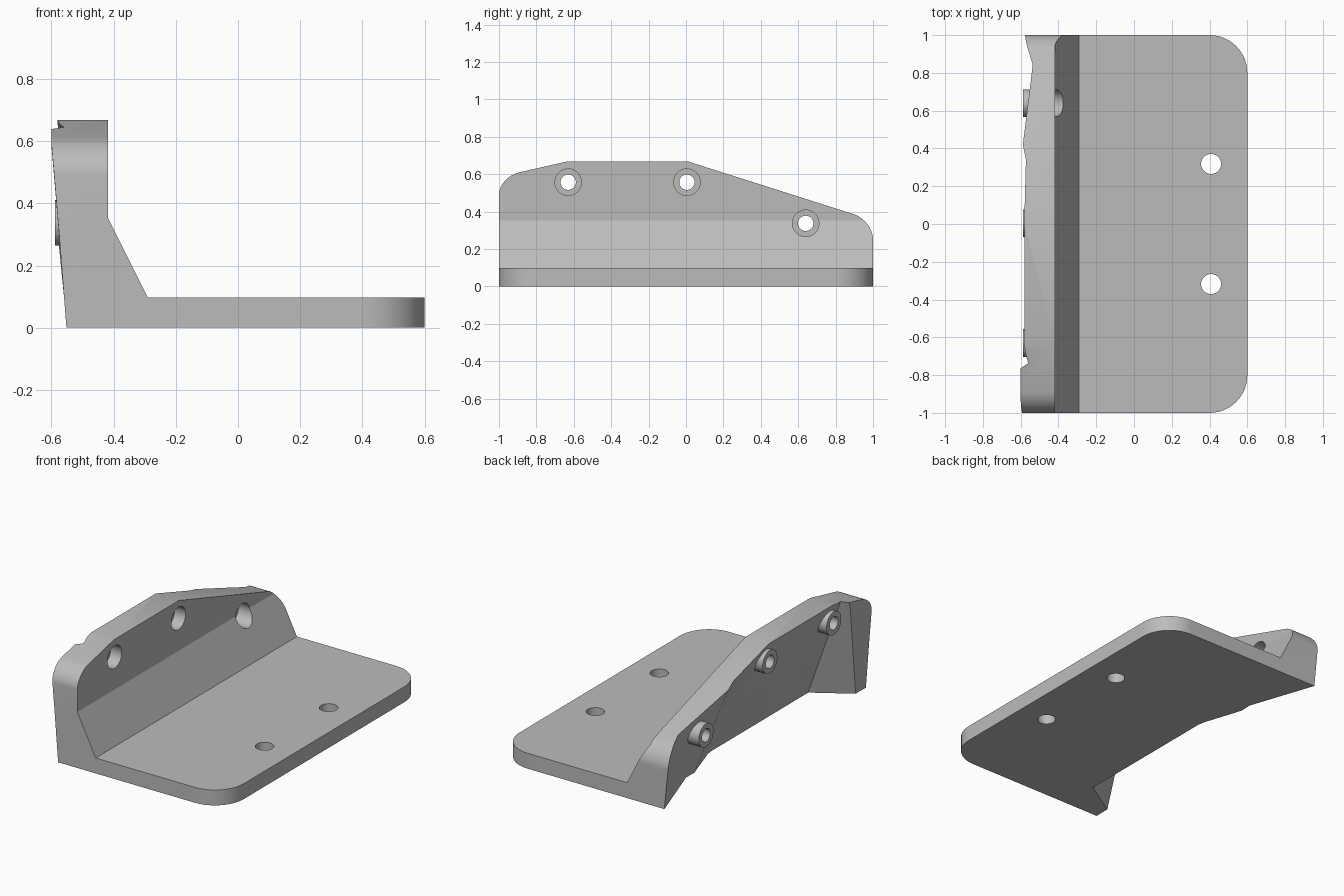
import bpy, bmesh, math
from mathutils import Vector

if "Cube" in bpy.data.objects:
    bpy.data.objects.remove(bpy.data.objects["Cube"], do_unlink=True)

grey = bpy.data.materials.new("plain_grey")
grey.use_nodes = True
colour = (0.5, 0.5, 0.5, 1)
grey.diffuse_color = colour
grey.node_tree.nodes["Principled BSDF"].inputs["Base Color"].default_value = colour


def finish(name, bm):
    bmesh.ops.recalc_face_normals(bm, faces=bm.faces)
    mesh = bpy.data.meshes.new(name)
    bm.to_mesh(mesh)
    bm.free()
    mesh.materials.append(grey)
    obj = bpy.data.objects.new(name, mesh)
    bpy.context.collection.objects.link(obj)
    return obj


def prism(name, outline, place, start, end):
    """Extrude a 2D outline; place(u, v, w) maps it into space."""
    bm = bmesh.new()
    face = bm.faces.new([bm.verts.new(place(u, v, start)) for u, v in outline])
    moved = bmesh.ops.extrude_face_region(bm, geom=[face])["geom"]
    shift = Vector(place(0, 0, end)) - Vector(place(0, 0, start))
    bmesh.ops.translate(bm, vec=shift, verts=[g for g in moved if isinstance(g, bmesh.types.BMVert)])
    return finish(name, bm)


def curve(a, corner, b, steps=12):
    """Round a corner from a to b with an elliptical quarter-like arc."""
    w = math.sqrt(0.5)
    points = []
    for i in range(steps + 1):
        t = i / steps
        k = ((1 - t) ** 2, 2 * w * t * (1 - t), t * t)
        points.append(tuple((k[0] * p + k[1] * c + k[2] * q) / sum(k) for p, c, q in zip(a, corner, b)))
    return points


def circle(u, v, r, sides=40):
    return [(u + r * math.cos(2 * math.pi * i / sides), v + r * math.sin(2 * math.pi * i / sides))
            for i in range(sides)]


def combine(target, tool, operation):
    mod = target.modifiers.new("shape", "BOOLEAN")
    mod.operation, mod.solver, mod.object = operation, "EXACT", tool
    bpy.ops.object.select_all(action="DESELECT")
    bpy.context.view_layer.objects.active = target
    target.select_set(True)
    bpy.ops.object.modifier_apply(modifier=mod.name)
    bpy.data.objects.remove(tool, do_unlink=True)


def along_x(u, v, w): return (w, u, v)
def along_y(u, v, w): return (u, w, v)
def along_z(u, v, w): return (u, v, w)


# L-shaped section with a sloped inner web
section = [(-0.6, 0), (0.6, 0), (0.6, 0.097), (-0.29, 0.097), (-0.418, 0.352), (-0.418, 0.7), (-0.6, 0.7)]
bracket = prism("mounting_bracket", section, along_y, -1, 1)

# Wall silhouette seen from the side
side = ([(-1.1, -0.1), (-1.1, 0.1), (-1, 0.1)]
        + curve((-1, 0.49), (-1, 0.585), (-0.89, 0.61))
        + [(-0.635, 0.668), (0.01, 0.668)]
        + curve((0.9, 0.385), (1, 0.35), (1, 0.25))
        + [(1, 0.1), (1.1, 0.1), (1.1, -0.1)])
combine(bracket, prism("side_cutter", side, along_x, -0.8, 0.8), "INTERSECT")

# Rounded plate corners
plan = ([(-0.8, -1.1), (0.3, -1.1), (0.3, -1)] + curve((0.4, -1), (0.6, -1), (0.6, -0.8)))
plan += [(x, -y) for x, y in reversed(plan)]
combine(bracket, prism("plan_cutter", plan, along_z, -0.1, 0.8), "INTERSECT")

# Outer relief: ruled surface between foot line and top line (y, x at foot; y, x at top)
stations = [(-1.1, -0.555, -1.1, -0.607), (-0.9, -0.55, -0.76, -0.607), (-0.75, -0.32, -0.68, -0.58),
            (0.2, -0.32, 0, -0.58), (0.5, -0.408, 0.4, -0.632), (1.1, -0.584, 1.1, -0.65)]
bm = bmesh.new()
rings = []
for yb, xb, yt, xt in stations:
    ring = []
    for z in (-0.1, 0.8):
        t = z / 0.668
        y, x = yb + (yt - yb) * t, xb + (xt - xb) * t
        ring += [(x, y, z), (-1, y, z)]
    rings.append([bm.verts.new(ring[i]) for i in (0, 1, 3, 2)])
for a, b in zip(rings, rings[1:]):
    for i in range(4):
        j = (i + 1) % 4
        bm.faces.new((a[i], a[j], b[j], b[i]))
bm.faces.new(rings[0])
bm.faces.new(rings[-1])
bmesh.ops.triangulate(bm, faces=bm.faces)
combine(bracket, finish("relief_cutter", bm), "DIFFERENCE")

# Bosses on the outer face, with counterbored holes from the inside
for y, z in ((-0.63, 0.557), (0.005, 0.557), (0.64, 0.337)):
    boss = prism("boss", circle(y, z, 0.073), along_x, -0.588, -0.47)
    combine(bracket, boss, "UNION")
    combine(bracket, prism("bore", circle(y, z, 0.071), along_x, -0.495, -0.2), "DIFFERENCE")
    combine(bracket, prism("hole", circle(y, z, 0.041), along_x, -0.8, -0.2), "DIFFERENCE")

# Plate bolt holes
for y in (-0.318, 0.318):
    combine(bracket, prism("bolt_hole", circle(0.408, y, 0.053), along_z, -0.1, 0.3), "DIFFERENCE")

bpy.ops.object.shade_smooth_by_angle(angle=math.radians(25))
